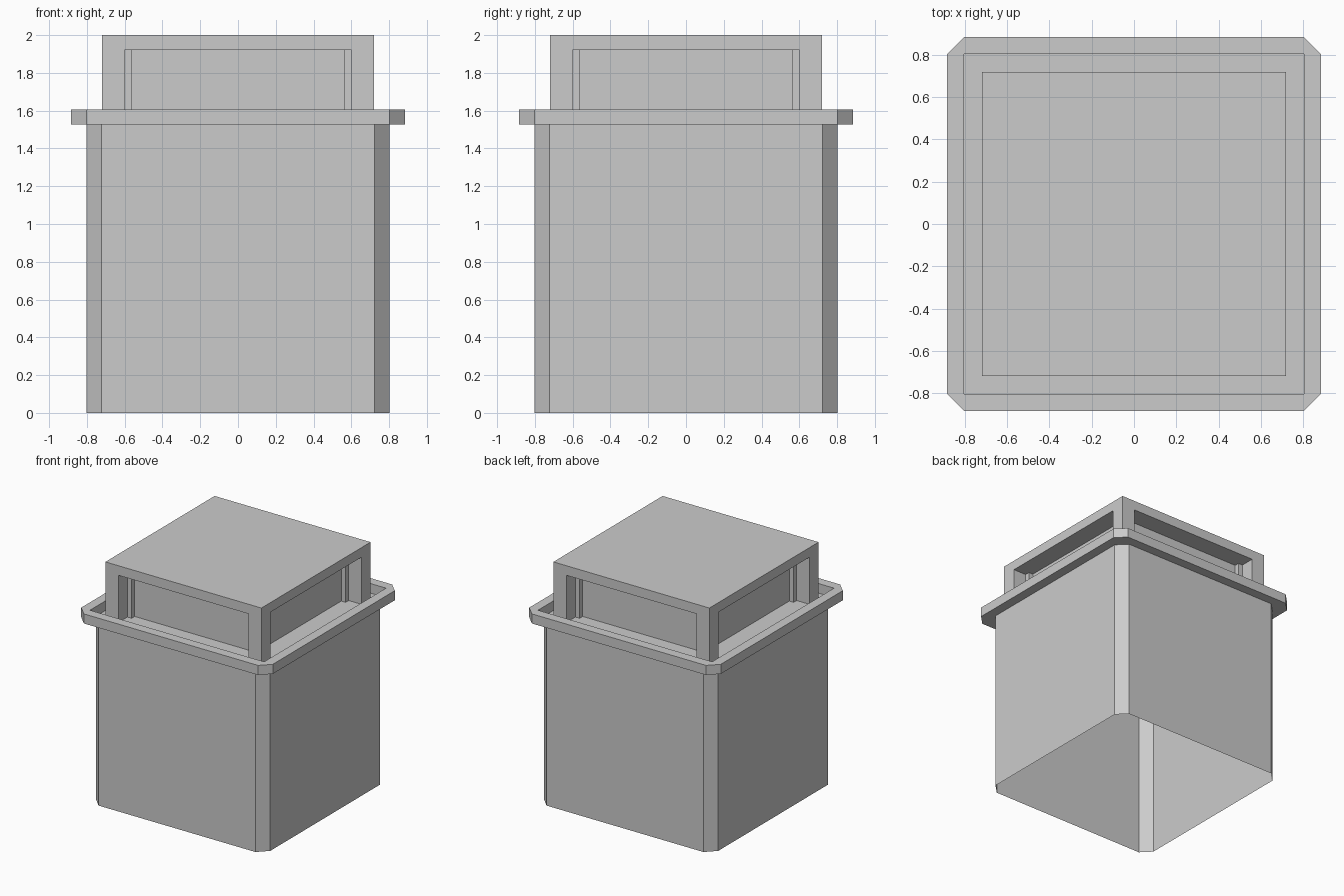
import bpy, bmesh
from mathutils import Matrix, Vector

if "Cube" in bpy.data.objects:
    bpy.data.objects.remove(bpy.data.objects["Cube"])

BODY, RIM, INNER, CAP, CH = 0.803, 0.883, 0.803, 0.719, 0.08
Z_FLOOR, Z_RIM, Z_OPEN, Z_TOP = 1.527, 1.607, 1.92, 2.0
POST, CORE = 0.6, 0.56


def finish(name, bm, recalc=True):
    bmesh.ops.remove_doubles(bm, verts=bm.verts, dist=1e-5)
    if recalc:
        bmesh.ops.recalc_face_normals(bm, faces=bm.faces)
    mesh = bpy.data.meshes.new(name)
    bm.to_mesh(mesh)
    bm.free()
    bpy.context.collection.objects.link(bpy.data.objects.new(name, mesh))


def face(bm, points, turn=0):
    rot = Matrix.Rotation(turn * 1.5707963267948966, 3, 'Z')
    bm.faces.new([bm.verts.new(rot @ Vector(p)) for p in points])


def octagon(h, c):
    a = h - c
    return [(-a, -h), (a, -h), (h, -a), (h, a), (a, h), (-a, h), (-h, a), (-h, -a)]


def walls(bm, outline, z0, z1):
    for p, q in zip(outline, outline[1:] + outline[:1]):
        face(bm, [(*p, z0), (*q, z0), (*q, z1), (*p, z1)])


# Bin body: thin shell with cut corners, open underneath
bm = bmesh.new()
walls(bm, octagon(BODY, CH), 0, Z_FLOOR)
finish("bin_body", bm, recalc=False)

# Rim tray: cut-corner outside, square recess inside, flat floor
bm = bmesh.new()
outer, a, h, i = octagon(RIM, CH), RIM - CH, RIM, INNER
walls(bm, outer, Z_FLOOR, Z_RIM)
face(bm, [(*p, Z_FLOOR) for p in outer])
for t in range(4):
    face(bm, [(-a, -h, Z_RIM), (a, -h, Z_RIM), (i, -i, Z_RIM), (-i, -i, Z_RIM)], t)
    face(bm, [(a, -h, Z_RIM), (h, -a, Z_RIM), (i, -i, Z_RIM)], t)
    face(bm, [(-i, -i, Z_RIM), (i, -i, Z_RIM), (i, -i, Z_FLOOR), (-i, -i, Z_FLOOR)], t)
finish("rim_tray", bm, recalc=False)

# Lid: square top on corner posts, with a stepped recess in every side
bm = bmesh.new()
face(bm, [(-CAP, -CAP, Z_TOP), (CAP, -CAP, Z_TOP), (CAP, CAP, Z_TOP), (-CAP, CAP, Z_TOP)])
recess = [(POST, -CAP), (POST, -POST), (CORE, -POST), (CORE, -CORE)]
recess += [(-x, y) for x, y in reversed(recess)]
for t in range(4):
    face(bm, [(-CAP, -CAP, Z_FLOOR), (-POST, -CAP, Z_FLOOR), (-POST, -CAP, Z_OPEN),
              (POST, -CAP, Z_OPEN), (POST, -CAP, Z_FLOOR), (CAP, -CAP, Z_FLOOR),
              (CAP, -CAP, Z_TOP), (-CAP, -CAP, Z_TOP)], t)
    face(bm, [(*p, Z_OPEN) for p in recess], t)
    for p, q in zip(recess, recess[1:]):
        face(bm, [(*q, Z_FLOOR), (*p, Z_FLOOR), (*p, Z_OPEN), (*q, Z_OPEN)], t)
finish("lid", bm, recalc=False)
